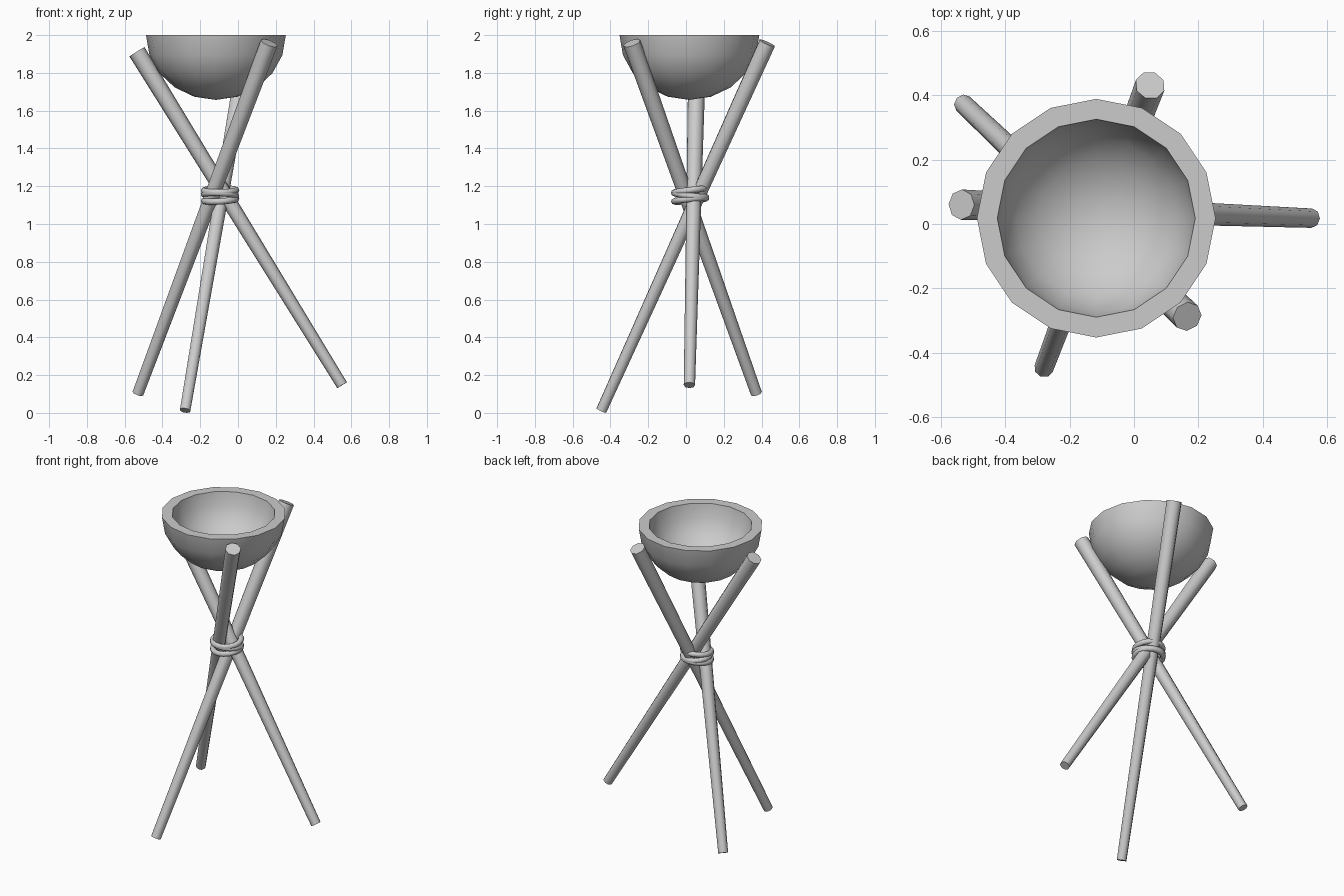
import bpy, math
from mathutils import Vector

if "Cube" in bpy.data.objects:
    bpy.data.objects.remove(bpy.data.objects["Cube"])


def smooth(ob, deg):
    bpy.ops.object.select_all(action='DESELECT')
    ob.select_set(True)
    bpy.context.view_layer.objects.active = ob
    bpy.ops.object.shade_smooth_by_angle(angle=math.radians(deg))


def stick(name, foot, tip, r_foot=0.03, r_tip=0.047):
    # tapered eight-sided pole between two points
    a, b = Vector(foot), Vector(tip)
    bpy.ops.mesh.primitive_cone_add(vertices=8, radius1=r_foot, radius2=r_tip,
                                    depth=(b - a).length, location=(a + b) / 2)
    ob = bpy.context.object
    ob.name = name
    ob.rotation_euler = (b - a).to_track_quat('Z', 'Y').to_euler()
    smooth(ob, 50)


def revolve(name, profile, center, sides):
    # profile of (radius, z) starting and ending on the axis
    cx, cy = center
    verts, rings = [], []
    for r, z in profile:
        n = 1 if r < 1e-5 else sides
        rings.append([len(verts) + i for i in range(n)])
        for i in range(n):
            t = 2 * math.pi * i / sides
            verts.append((cx + r * math.cos(t), cy + r * math.sin(t), z))
    faces = []
    for lo, hi in zip(rings, rings[1:]):
        for i in range(sides):
            j = (i + 1) % sides
            if len(lo) == 1:
                faces.append((lo[0], hi[j], hi[i]))
            elif len(hi) == 1:
                faces.append((lo[i], lo[j], hi[0]))
            else:
                faces.append((lo[i], lo[j], hi[j], hi[i]))
    me = bpy.data.meshes.new(name)
    me.from_pydata(verts, [], faces)
    ob = bpy.data.objects.new(name, me)
    bpy.context.collection.objects.link(ob)
    smooth(ob, 50)


# three crossing poles
stick("leg_right", (0.551, 0.018, 0.147), (-0.535, 0.06, 1.912))
stick("leg_back_left", (-0.53, 0.373, 0.102), (0.165, -0.287, 1.958))
stick("leg_front_left", (-0.28, -0.448, 0.013), (0.05, 0.43, 1.958))

# thick-walled half-sphere bowl
steps = 5
angles = [math.pi / 2 * i / steps for i in range(steps + 1)]
outer = [(0.37 * math.sin(a), 2 - 0.343 * math.cos(a)) for a in angles]
inner = [(0.307 * math.sin(a), 2 - 0.28 * math.cos(a)) for a in reversed(angles)]
revolve("bowl", outer + inner, (-0.117, 0.018), 16)

# rope lashing at the crossing: tilted loops
loops = [(1.128, 0.10, -0.06), (1.153, -0.10, 0.10), (1.178, 0.08, -0.10)]
for k, (z, rx, ry) in enumerate(loops):
    bpy.ops.mesh.primitive_torus_add(major_segments=16, minor_segments=8,
                                     major_radius=0.085, minor_radius=0.017,
                                     location=(-0.095, 0.022, z), rotation=(rx, ry, 0.4 * k))
    bpy.context.object.name = f"rope_loop_{k + 1}"
    smooth(bpy.context.object, 60)
